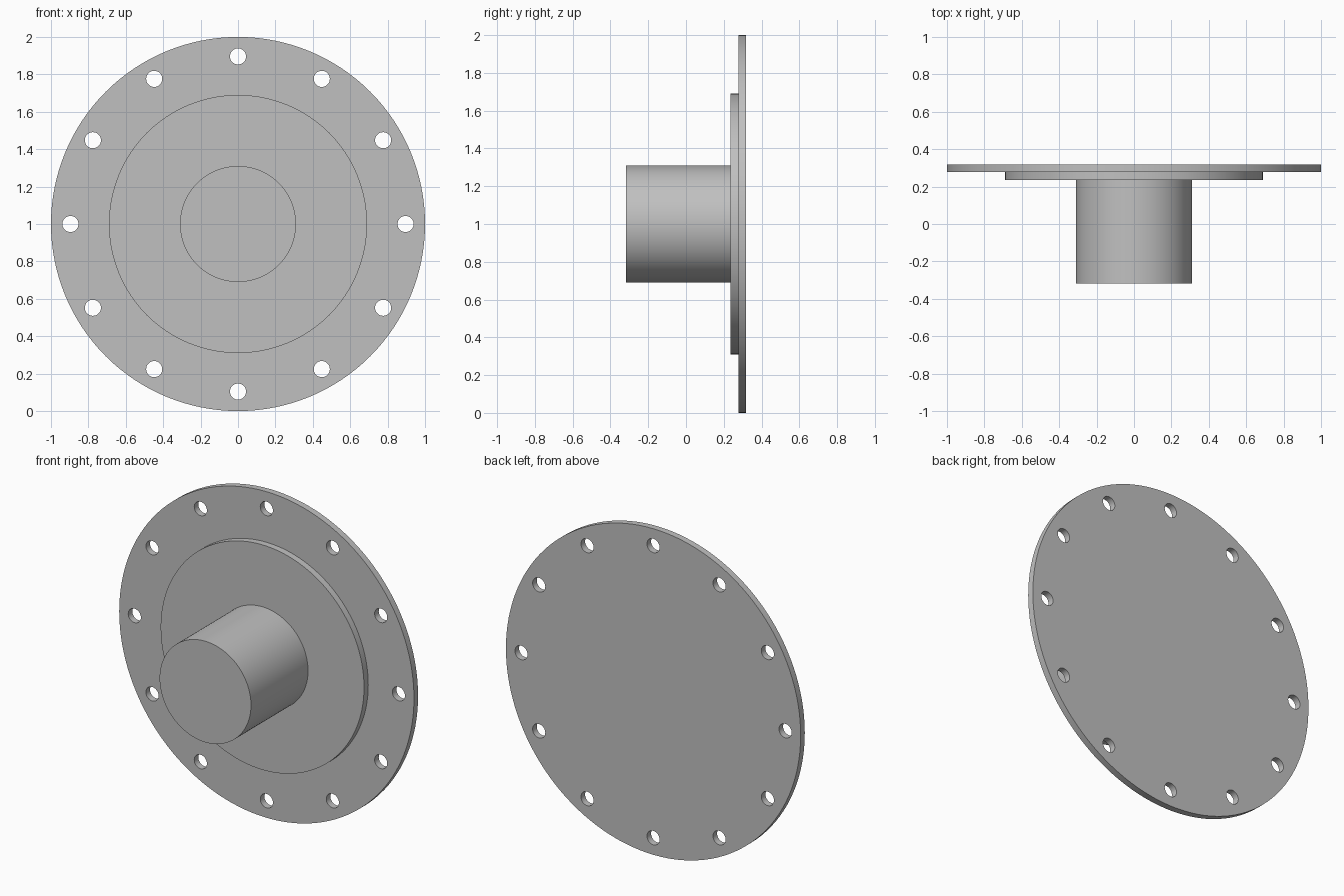
import bpy
from math import pi, radians, sin, cos

if "Cube" in bpy.data.objects:
    bpy.data.objects.remove(bpy.data.objects["Cube"], do_unlink=True)

GREY = (0.53, 0.53, 0.53, 1)
metal = bpy.data.materials.new("plain grey metal")
metal.use_nodes = True
metal.diffuse_color = GREY
metal.node_tree.nodes["Principled BSDF"].inputs["Base Color"].default_value = GREY


def disc(name, radius, front, back, x=0, z=1, sides=128):
    """Solid cylinder along y between two depths."""
    bpy.ops.mesh.primitive_cylinder_add(
        vertices=sides, radius=radius, depth=back - front,
        location=(x, (front + back) / 2, z), rotation=(pi / 2, 0, 0))
    obj = bpy.context.object
    obj.name = name
    obj.data.materials.append(metal)
    return obj


def smooth(obj):
    bpy.ops.object.select_all(action="DESELECT")
    obj.select_set(True)
    bpy.context.view_layer.objects.active = obj
    bpy.ops.object.shade_smooth_by_angle(angle=radians(30))


# Flange plate, raised step and central hub
BACK, STEP, HUB = 0.317, 0.277, 0.236
plate = disc("flange_plate", 1.0, STEP, BACK)
step = disc("raised_step", 0.69, HUB, STEP)
hub = disc("hub", 0.31, -BACK, HUB)

# Ring of bolt holes through the flange
HOLES = 12
cutters = []
for i in range(HOLES):
    a = 2 * pi * i / HOLES
    cutters.append(disc("bolt_hole_cutter", 0.043, STEP - 0.1, BACK + 0.1,
                        0.896 * cos(a), 1 + 0.896 * sin(a), 32))
bpy.ops.object.select_all(action="DESELECT")
for c in cutters:
    c.select_set(True)
bpy.context.view_layer.objects.active = cutters[0]
bpy.ops.object.join()
cutter = bpy.context.object

cut = plate.modifiers.new("bolt_holes", "BOOLEAN")
cut.operation = "DIFFERENCE"
cut.solver = "EXACT"
cut.object = cutter
bpy.context.view_layer.objects.active = plate
bpy.ops.object.modifier_apply(modifier=cut.name)
bpy.data.objects.remove(cutter, do_unlink=True)

for part in (plate, step, hub):
    smooth(part)
